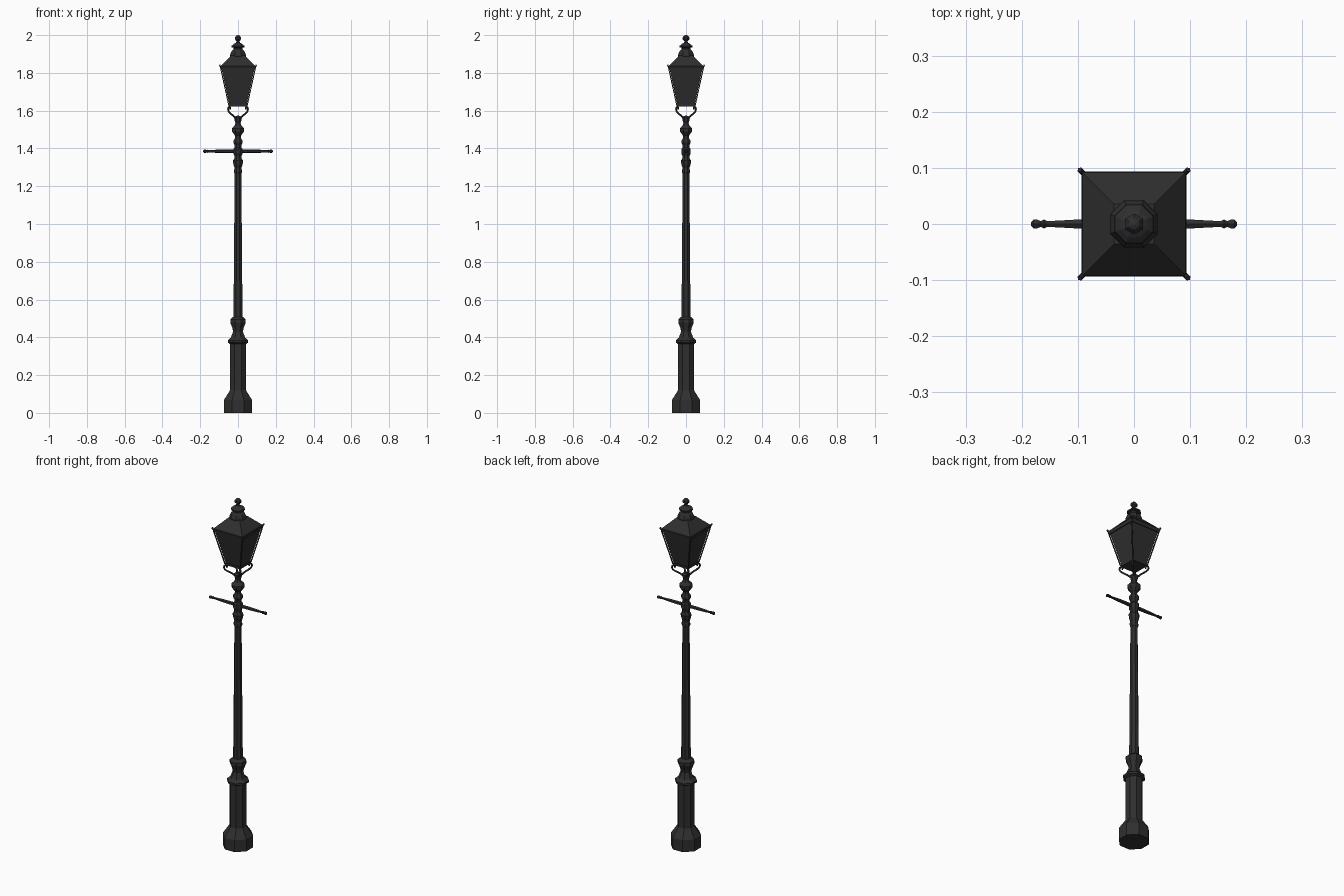
import bpy, bmesh, math
from mathutils import Vector

if "Cube" in bpy.data.objects:
    bpy.data.objects.remove(bpy.data.objects["Cube"])

iron = bpy.data.materials.new("black_iron")
iron.diffuse_color = (0.028, 0.028, 0.028, 1)
iron.use_nodes = True
iron.node_tree.nodes["Principled BSDF"].inputs["Base Color"].default_value = iron.diffuse_color


def add(name, bm):
    bmesh.ops.recalc_face_normals(bm, faces=bm.faces[:])
    me = bpy.data.meshes.new(name)
    bm.to_mesh(me)
    bm.free()
    me.materials.append(iron)
    ob = bpy.data.objects.new(name, me)
    bpy.context.collection.objects.link(ob)
    return ob


def lathe(name, profile, sides=8, axis='z', centre=(0, 0, 0)):
    """Faceted turning; profile = (half width across flats, position)."""
    bm = bmesh.new()
    k = 1 / math.cos(math.pi / sides)
    rings = []
    for r, h in profile:
        ring = []
        for i in range(sides):
            a = 2 * math.pi * (i + 0.5) / sides
            u, v = r * k * math.cos(a), r * k * math.sin(a)
            p = Vector((u, v, h)) if axis == 'z' else Vector((h, u, v))
            ring.append(bm.verts.new(p + Vector(centre)))
        rings.append(ring)
    for a, b in zip(rings, rings[1:]):
        for i in range(sides):
            j = (i + 1) % sides
            bm.faces.new((a[i], a[j], b[j], b[i]))
    bm.faces.new(rings[0])
    bm.faces.new(rings[-1])
    return add(name, bm)


def tube(name, points, radius, sides=4):
    """Bar swept along a path of points."""
    cu = bpy.data.curves.new(name, 'CURVE')
    cu.dimensions = '3D'
    cu.bevel_depth = radius
    cu.bevel_resolution = (sides - 4) // 2
    cu.use_fill_caps = True
    sp = cu.splines.new('POLY')
    sp.points.add(len(points) - 1)
    for q, p in zip(sp.points, points):
        q.co = (*p, 1)
    cu.materials.append(iron)
    ob = bpy.data.objects.new(name, cu)
    bpy.context.collection.objects.link(ob)
    return ob


# Pedestal with wide foot and collar
lathe("pedestal", [(.075, 0), (.075, .068), (.066, .082), (.047, .112), (.042, .12),
                   (.042, .365), (.054, .372), (.054, .383), (.038, .398), (.026, .43),
                   (.030, .45), (.041, .478), (.041, .495), (.030, .505), (.022, .51)])
# Long tapered shaft
lathe("shaft", [(.024, .50), (.0175, 1.29)])
# Turned neck below the lantern
lathe("neck", [(.018, 1.265), (.021, 1.272), (.021, 1.285), (.018, 1.295), (.025, 1.318),
               (.027, 1.335), (.019, 1.348), (.019, 1.362), (.025, 1.372), (.025, 1.396),
               (.018, 1.405), (.018, 1.418), (.025, 1.432), (.025, 1.44), (.016, 1.455),
               (.016, 1.468), (.032, 1.49), (.033, 1.506), (.018, 1.522), (.014, 1.535),
               (.019, 1.553), (.021, 1.565), (.012, 1.572)])

# Ladder bar arms with knobbed ends
for s, side in ((1, "right"), (-1, "left")):
    lathe("ladder_arm_" + side,
          [(.007, 0), (.009, s * .04), (.008, s * .10), (.005, s * .155), (.008, s * .160),
           (.005, s * .166), (.008, s * .173), (.008, s * .179), (.003, s * .184)],
          6, 'x', (0, 0, 1.385))

# Lantern: glass panes as one tapered box
lathe("lantern_panes", [(.045, 1.628), (.088, 1.825)], 4)
lathe("lantern_floor", [(.049, 1.622), (.050, 1.634)], 4)
lathe("lantern_rim", [(.091, 1.816), (.094, 1.832), (.088, 1.838)], 4)
# Sloping roof
lathe("roof", [(.093, 1.828), (.092, 1.836), (.036, 1.893)], 4)
# Chimney cap and finial
lathe("chimney", [(.040, 1.882), (.042, 1.893), (.040, 1.902), (.033, 1.917), (.024, 1.926),
                  (.024, 1.933), (.035, 1.936), (.034, 1.943), (.024, 1.952), (.010, 1.960),
                  (.007, 1.970)])
lathe("finial_ball", [(.006, 1.966), (.015, 1.976), (.016, 1.987), (.009, 1.997), (.002, 2.0)], 6)

# Corner bars with upturned tips, and scroll brackets, on the four diagonals
bracket = [(.018, 1.558), (.032, 1.571), (.056, 1.585), (.070, 1.596), (.075, 1.608),
           (.072, 1.617), (.063, 1.620), (.057, 1.614), (.061, 1.607)]
for i in range(4):
    a = math.pi / 4 + i * math.pi / 2
    d = Vector((math.cos(a), math.sin(a), 0))

    def radial(r, z):
        return d * r + Vector((0, 0, z))
    tube("corner_bar_%d" % i, [radial(.068, 1.625), radial(.130, 1.825)], .0035)
    tube("corner_tip_%d" % i, [radial(.122, 1.826), radial(.131, 1.831), radial(.137, 1.842)], .005)
    tube("scroll_bracket_%d" % i, [radial(r, z) for r, z in bracket], .0048, 6)
# Stem carrying the lantern floor
lathe("lantern_stem", [(.010, 1.565), (.004, 1.575)], 6)
